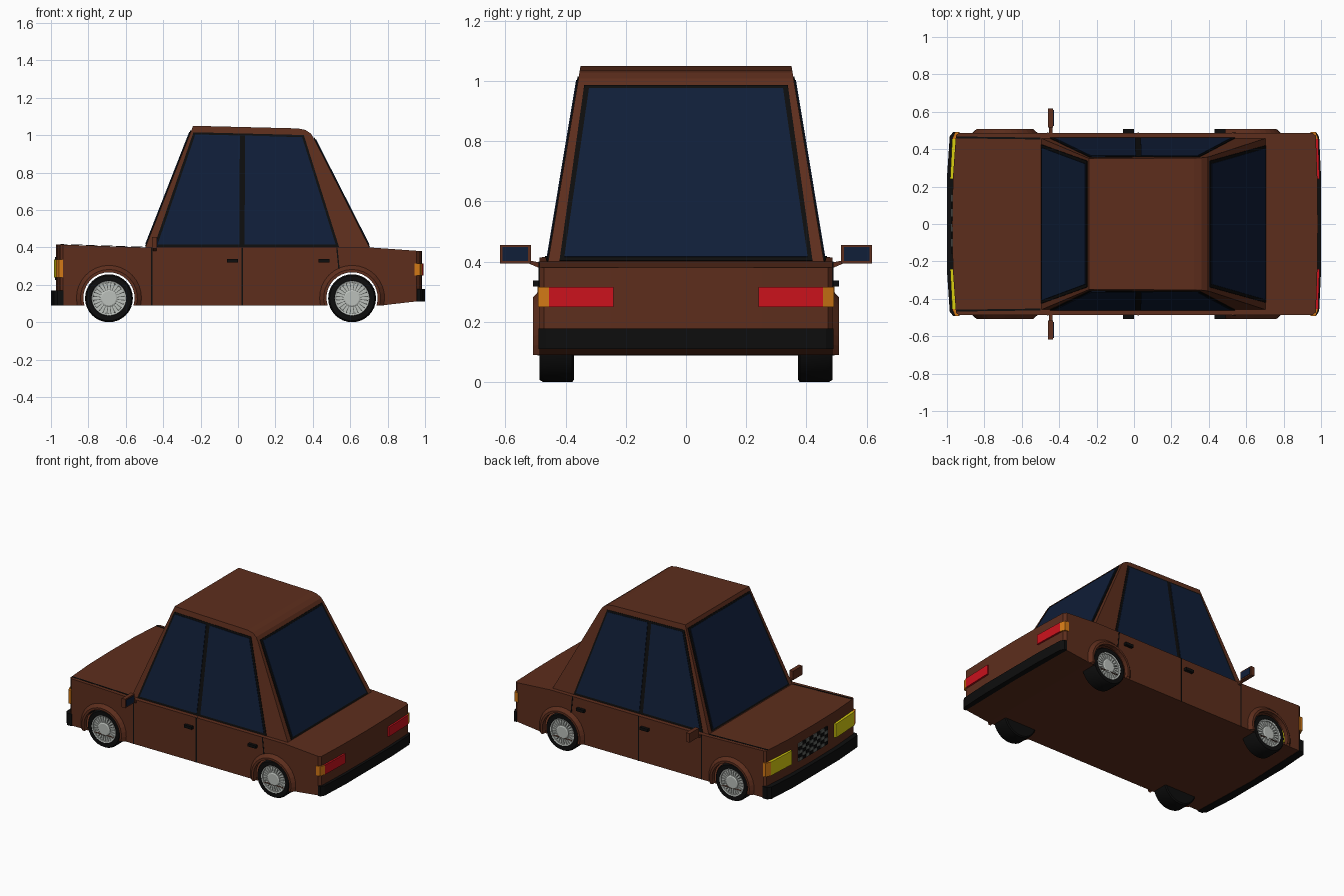
import bpy, bmesh
from math import sin, cos, pi, asin
from mathutils import Vector

if "Cube" in bpy.data.objects:
    bpy.data.objects.remove(bpy.data.objects["Cube"])


def material(name, rgb):
    m = bpy.data.materials.new(name)
    m.diffuse_color = (*rgb, 1)
    m.use_nodes = True
    m.node_tree.nodes["Principled BSDF"].inputs["Base Color"].default_value = m.diffuse_color
    return m


PAINT = material("brown paint", (0.11, 0.027, 0.012))
GLASS = material("dark glass", (0.005, 0.013, 0.04))
BLACK = material("black trim", (0.004, 0.004, 0.004))
RED = material("red lens", (0.6, 0.006, 0.012))
ORANGE = material("orange lens", (0.65, 0.19, 0.008))
YELLOW = material("yellow lens", (0.7, 0.62, 0.005))
METAL = material("wheel metal", (0.5, 0.53, 0.5))
DARK = material("dark metal", (0.12, 0.13, 0.12))


def make(name, faces, mat, mirror=True, smooth=False):
    """Object from a list of polygons, welded, optionally mirrored across y."""
    bm = bmesh.new()
    for f in faces:
        bm.faces.new([bm.verts.new(p) for p in f])
    bmesh.ops.remove_doubles(bm, verts=bm.verts, dist=1e-5)
    bmesh.ops.recalc_face_normals(bm, faces=bm.faces)
    me = bpy.data.meshes.new(name)
    bm.to_mesh(me)
    bm.free()
    me.materials.append(mat)
    ob = bpy.data.objects.new(name, me)
    bpy.context.collection.objects.link(ob)
    if mirror:
        mod = ob.modifiers.new("mirror", "MIRROR")
        mod.use_axis = (False, True, False)
    if smooth:
        bpy.ops.object.select_all(action='DESELECT')
        bpy.context.view_layer.objects.active = ob
        ob.select_set(True)
        bpy.ops.object.shade_smooth_by_angle(angle=0.6)
    return ob


def prism(pts, vec):
    a = [Vector(p) for p in pts]
    b = [p + Vector(vec) for p in a]
    n = len(a)
    return [a, b] + [[a[i], a[(i + 1) % n], b[(i + 1) % n], b[i]] for i in range(n)]


def box(x0, x1, y0, y1, z0, z1):
    return prism([(x0, y0, z0), (x1, y0, z0), (x1, y1, z0), (x0, y1, z0)], (0, 0, z1 - z0))


def plan(pts, z0, z1):
    return prism([(x, y, z0) for x, y in pts], (0, 0, z1 - z0))


def flip(pts):
    return [(x, -y, z) for x, y, z in reversed(pts)]


def lathe(profile, cx, cz, n=32):
    """Revolve (radius, y) points round an axle along y."""
    def ring(r, y):
        return [(cx + r * cos(2 * pi * i / n), y, cz + r * sin(2 * pi * i / n)) for i in range(n)]
    rings = [ring(*p) for p in profile]
    faces = [[a[i], a[(i + 1) % n], b[(i + 1) % n], b[i]]
             for a, b in zip(rings, rings[1:]) for i in range(n)]
    return faces + [rings[0], rings[-1]]


WHEELS = {"front": -0.69, "rear": 0.61}
AZ, AR, FLOOR, SIDE = 0.13, 0.137, 0.09, 0.487


def arc(cx, r, y, n=18):
    """Wheel arch points from front to back, starting at floor height."""
    a0 = asin((FLOOR - AZ) / r)
    return [(cx + r * cos(t), y, AZ + r * sin(t))
            for t in (pi - a0 - i * (pi - 2 * a0) / n for i in range(n + 1))]


# Lower body: hollow shell with arch openings cut in the side panels
def top(x, y):
    z = 0.40 + 0.015 * max(0, (-0.5 - x) / 0.46) - 0.02 * max(0, (x - 0.7) / 0.28)
    return (x, y, z)


def low(x, y):
    return (x, y, FLOOR + 0.023 * max(0, (x - 0.77) / 0.2))


NOSE = [(-0.935, SIDE), (-0.952, 0.475), (-0.968, 0.25), (-0.972, 0)]
TAIL = [(0.955, SIDE), (0.972, 0.472), (0.98, 0.25), (0.983, 0)]
shell = []
for end in (NOSE, TAIL):
    for p, q in zip(end, end[1:]):
        shell.append([low(*p), low(*q), top(*q), top(*p)])
side = [low(*NOSE[0])] + arc(-0.69, AR, SIDE) + arc(0.61, AR, SIDE) + [low(0.77, SIDE), low(*TAIL[0])]
side += [top(*TAIL[0]), top(0.7, SIDE), top(-0.5, SIDE), top(*NOSE[0])]
shell.append(side)
for f, xs in ((top, (-0.5, 0.7)), (low, (-0.5, 0.77))):
    shell.append([f(*p) for p in NOSE] + [f(xs[0], 0), f(xs[0], SIDE)])
    shell.append([f(xs[0], 0), f(xs[1], 0), f(xs[1], SIDE), f(xs[0], SIDE)])
    shell.append([f(*p) for p in TAIL] + [f(xs[1], 0), f(xs[1], SIDE)])
make("lower_body", shell, PAINT)

# Wheel arch flares
for name, cx in WHEELS.items():
    rows = [arc(cx, r, y) for r, y in ((AR, 0.475), (AR, 0.508), (0.152, 0.508), (0.175, 0.486))]
    make(name + "_arch_flare", [[a[i], a[i + 1], b[i + 1], b[i]] for a, b in zip(rows, rows[1:])
                                for i in range(len(a) - 1)], PAINT)


# Cabin: tapered greenhouse with rounded rear roof edge
def cab(x, z, out=0.0):
    return (x, 0.458 - (z - 0.4) * 0.166 + out, z)


outline = [(-0.495, 0.40), (-0.24, 1.05), (0.32, 1.036), (0.36, 1.028), (0.39, 1.008), (0.41, 0.975), (0.705, 0.395)]
half = [cab(*p) for p in outline]
other = [(x, -y, z) for x, y, z in half]
make("cabin", [half, other] + [[half[i], half[i + 1], other[i + 1], other[i]]
                               for i in range(len(half) - 1)], PAINT, mirror=False)

# Side windows: black surround with two glass panes
make("side_window_surround", prism([cab(*p) for p in
     [(-0.45, 0.402), (-0.238, 1.015), (0.352, 1.0), (0.54, 0.402)]], (0, 0.004, 0.0006)), BLACK)
make("front_side_glass", prism([cab(*p) for p in
     [(-0.43, 0.415), (-0.228, 1.003), (0.01, 0.997), (0.007, 0.415)]], (0, 0.007, 0.001)), GLASS)
make("rear_side_glass", prism([cab(*p) for p in
     [(0.035, 0.415), (0.038, 0.997), (0.343, 0.988), (0.522, 0.415)]], (0, 0.007, 0.001)), GLASS)


# Windscreen and rear window
def screen(name, lo, hi, z0, z1, w0, w1, sign):
    def px(z):
        return lo[0] + (hi[0] - lo[0]) * (z - lo[1]) / (hi[1] - lo[1])
    for part, m, mat, d in (("_surround", 0, BLACK, 0.004), ("_glass", 0.016, GLASS, 0.007)):
        a, b = z0 + m * 0.7, z1 - m * 0.7
        pts = [(px(a), -w0 + m, a), (px(a), w0 - m, a), (px(b), w1 - m, b), (px(b), -w1 + m, b)]
        make(name + part, prism(pts, (sign * d, 0, d * 0.45)), mat, mirror=False)


screen("windscreen", outline[0], outline[1], 0.405, 1.025, 0.425, 0.338, -1)
screen("rear_window", outline[6], outline[5], 0.402, 0.985, 0.42, 0.338, 1)

# Bumpers
make("front_bumper", plan([(-1.0, -0.25), (-0.985, -0.47), (-0.965, -0.493), (-0.932, -0.493), (-0.932, -0.47),
     (-0.95, 0), (-0.932, 0.47), (-0.932, 0.493), (-0.965, 0.493), (-0.985, 0.47), (-1.0, 0.25)],
     0.088, 0.17), BLACK, mirror=False)
make("rear_bumper", plan([(1.0, -0.25), (0.99, -0.465), (0.975, -0.49), (0.957, -0.49), (0.957, -0.46),
     (0.965, 0), (0.957, 0.46), (0.957, 0.49), (0.975, 0.49), (0.99, 0.465), (1.0, 0.25)],
     0.11, 0.178), BLACK, mirror=False)

# Lamps
make("headlamp", plan([(-0.967, 0.24), (-0.983, 0.24), (-0.972, 0.455), (-0.952, 0.455)], 0.24, 0.335), YELLOW)
make("front_indicator", plan([(-0.95, 0.455), (-0.972, 0.455), (-0.956, 0.492), (-0.935, 0.493), (-0.935, 0.48)],
     0.24, 0.335), ORANGE)
make("tail_lamp", plan([(0.97, 0.24), (0.992, 0.24), (0.985, 0.455), (0.965, 0.455)], 0.25, 0.315), RED)
make("rear_indicator", plan([(0.965, 0.455), (0.985, 0.455), (0.972, 0.491), (0.943, 0.492), (0.943, 0.48)],
     0.25, 0.315), ORANGE)

# Chequered grille
tiles = {0: [], 1: []}
for i in range(8):
    for j in range(5):
        y, z = -0.16 + i * 0.04, 0.225 + j * 0.025
        tiles[(i + j) % 2] += box(-0.978, -0.965, y + 0.001, y + 0.039, z + 0.001, z + 0.024)
make("grille_dark_tiles", tiles[0], BLACK, mirror=False)
make("grille_grey_tiles", tiles[1], DARK, mirror=False)

# Panel gaps and door handles
make("front_door_gap", box(-0.464, -0.456, 0.47, SIDE + 0.002, 0.09, 0.40), BLACK)
make("middle_door_gap", box(0.018, 0.026, 0.47, SIDE + 0.002, 0.09, 0.40), BLACK)
make("rear_door_gap", prism([(0.525, 0.48, 0.40), (0.532, 0.48, 0.40), (0.545, 0.48, 0.27), (0.538, 0.48, 0.27)],
     (0, 0.009, 0)), BLACK)
make("bonnet_gap", prism([(-0.95, 0.458, 0.416), (-0.5, 0.452, 0.401), (-0.5, 0.462, 0.401), (-0.95, 0.468, 0.416)],
     (0, 0, 0.002)), BLACK)
for name, x in (("front", -0.06), ("rear", 0.43)):
    make(name + "_door_handle", box(x, x + 0.06, 0.48, 0.508, 0.318, 0.337), BLACK)

# Door mirrors
make("mirror_housing", box(-0.46, -0.432, 0.515, 0.618, 0.394, 0.456), PAINT)
make("mirror_arm", prism([(-0.455, 0.45, 0.397), (-0.455, 0.49, 0.38), (-0.455, 0.525, 0.395),
                          (-0.455, 0.525, 0.405), (-0.455, 0.49, 0.398)], (0.018, 0, 0)), PAINT)
make("mirror_glass", box(-0.434, -0.429, 0.524, 0.609, 0.402, 0.448), GLASS)

# Wheels: tyre, rim ring, spokes and hub
for name, cx in WHEELS.items():
    cz = 0.128
    make(name + "_tyre", lathe([(0.05, 0.372), (0.12, 0.372), (0.128, 0.378), (0.128, 0.474), (0.12, 0.487),
         (0.094, 0.487), (0.09, 0.466)], cx, cz), BLACK, smooth=True)
    make(name + "_rim_back", lathe([(0.088, 0.462), (0.088, 0.470)], cx, cz), DARK)
    rim = lathe([(0.082, 0.466), (0.083, 0.484), (0.092, 0.487), (0.094, 0.48)], cx, cz)[:-2]
    make(name + "_rim", rim, METAL, smooth=True)
    make(name + "_hub", lathe([(0.046, 0.466), (0.046, 0.482), (0.038, 0.486)], cx, cz), METAL)
    spokes = []
    for k in range(24):
        a = 2 * pi * k / 24
        pts = [(cx + r * cos(a) - w * sin(a), 0.468, cz + r * sin(a) + w * cos(a))
               for r, w in ((0.04, -0.004), (0.086, -0.0085), (0.086, 0.0085), (0.04, 0.004))]
        spokes += prism(pts, (0, 0.01, 0))
    make(name + "_spokes", spokes, METAL)
